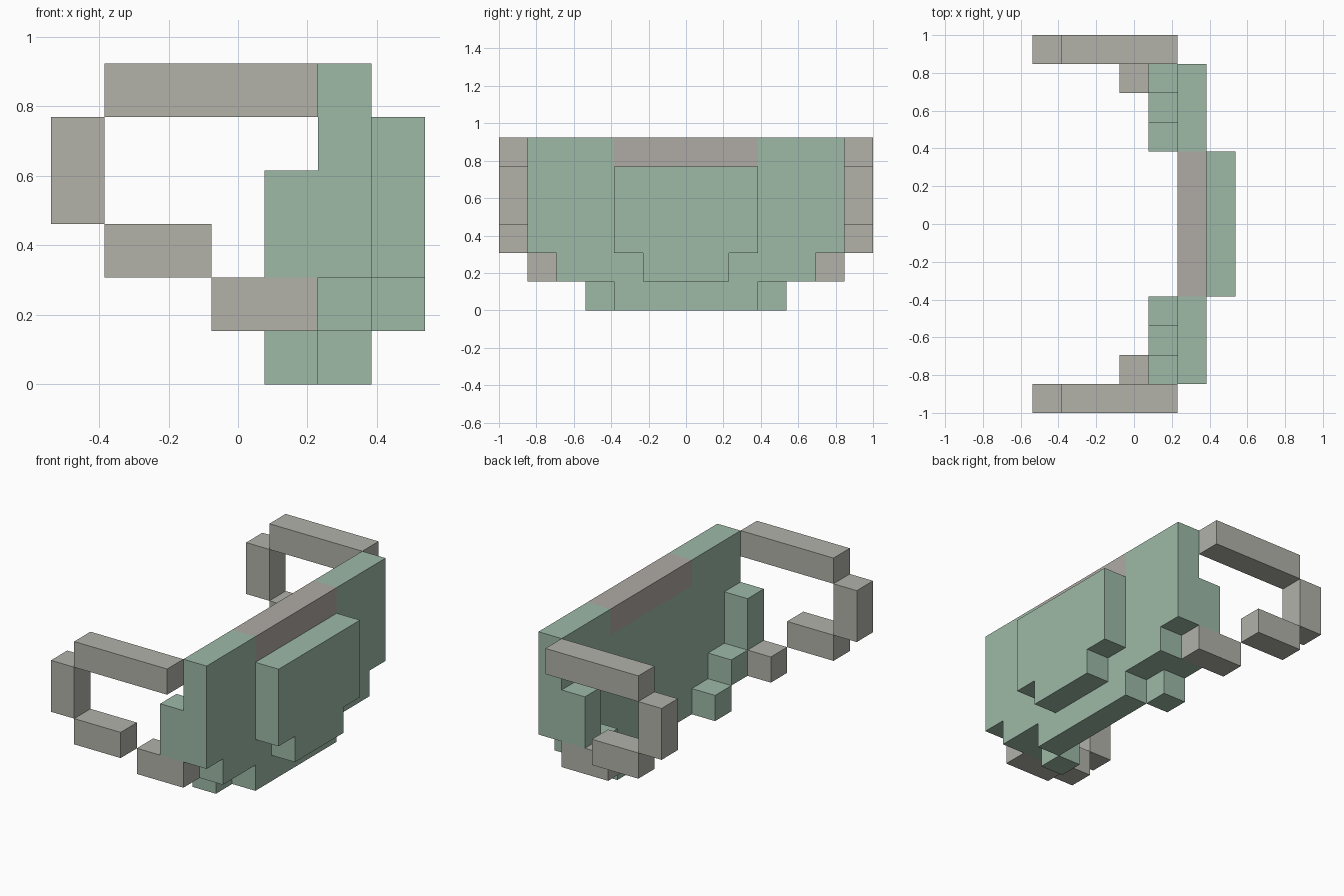
import bpy, bmesh, math
from mathutils import Vector

if "Cube" in bpy.data.objects:
    bpy.data.objects.remove(bpy.data.objects["Cube"])

U = 2 / 13                       # size of one block
ORIGIN = Vector((-3.5 * U, -6.5 * U, 0))


def material(name, rgb):
    m = bpy.data.materials.new(name)
    m.diffuse_color = (*rgb, 1)
    m.use_nodes = True
    m.node_tree.nodes["Principled BSDF"].inputs["Base Color"].default_value = m.diffuse_color
    return m


GREEN = material("sage green", (0.34, 0.49, 0.39))
GREY = material("stone grey", (0.445, 0.445, 0.40))
WARM = material("warm grey", (0.43, 0.40, 0.375))


def blocks(name, boxes, mats, rule=lambda cell: 0):
    """Join boxes of grid cells into one outer shell.
    Each box is (x0, x1, y0, y1, z0, z1) in block units."""
    cells = {(x, y, z) for a, b, c, d, e, f in boxes
             for x in range(a, b) for y in range(c, d) for z in range(e, f)}
    bm = bmesh.new()
    for cell in cells:
        for axis in range(3):
            for side in (0, 1):
                near = list(cell)
                near[axis] += 2 * side - 1
                if tuple(near) in cells:
                    continue
                j, k = (axis + 1) % 3, (axis + 2) % 3
                ring = []
                for dj, dk in ((0, 0), (1, 0), (1, 1), (0, 1)):
                    p = list(cell)
                    p[axis] += side
                    p[j] += dj
                    p[k] += dk
                    ring.append(bm.verts.new(ORIGIN + Vector(p) * U))
                face = bm.faces.new(ring if side else ring[::-1])
                face.material_index = rule(cell)
    bmesh.ops.remove_doubles(bm, verts=bm.verts, dist=1e-4)
    bmesh.ops.dissolve_limit(bm, angle_limit=math.radians(1), verts=bm.verts,
                             edges=bm.edges, delimit={'MATERIAL'})
    mesh = bpy.data.meshes.new(name)
    bm.to_mesh(mesh)
    bm.free()
    for m in mats:
        mesh.materials.append(m)
    obj = bpy.data.objects.new(name, mesh)
    bpy.context.collection.objects.link(obj)


# Stepped main plate with a grey band in the middle of its top row
blocks("main_plate",
       [(5, 6, 1, 12, 2, 6), (5, 6, 2, 11, 1, 2), (5, 6, 4, 9, 0, 1)],
       [GREEN, WARM],
       lambda c: int(c[2] == 5 and 4 <= c[1] <= 8))

# Raised outer plate with a narrower lower lip
blocks("raised_plate", [(6, 7, 4, 9, 2, 5), (6, 7, 5, 8, 1, 2)], [GREEN])

# Side parts, repeated on both ends
SIDE_PARTS = [
    ("cheek_block", (4, 5, 1, 2, 2, 4), GREEN),
    ("jaw_block", (4, 5, 2, 3, 1, 2), GREEN),
    ("chin_block", (4, 5, 3, 4, 0, 1), GREEN),
    ("lower_strap", (3, 5, 1, 2, 1, 2), GREY),
    ("middle_strap", (1, 3, 0, 1, 2, 3), GREY),
    ("end_strap", (0, 1, 0, 1, 3, 5), GREY),
    ("upper_strap", (1, 5, 0, 1, 5, 6), GREY),
]
for name, box, mat in SIDE_PARTS:
    a, b, c, d, e, f = box
    blocks(name + "_front", [box], [mat])
    blocks(name + "_back", [(a, b, 13 - d, 13 - c, e, f)], [mat])
